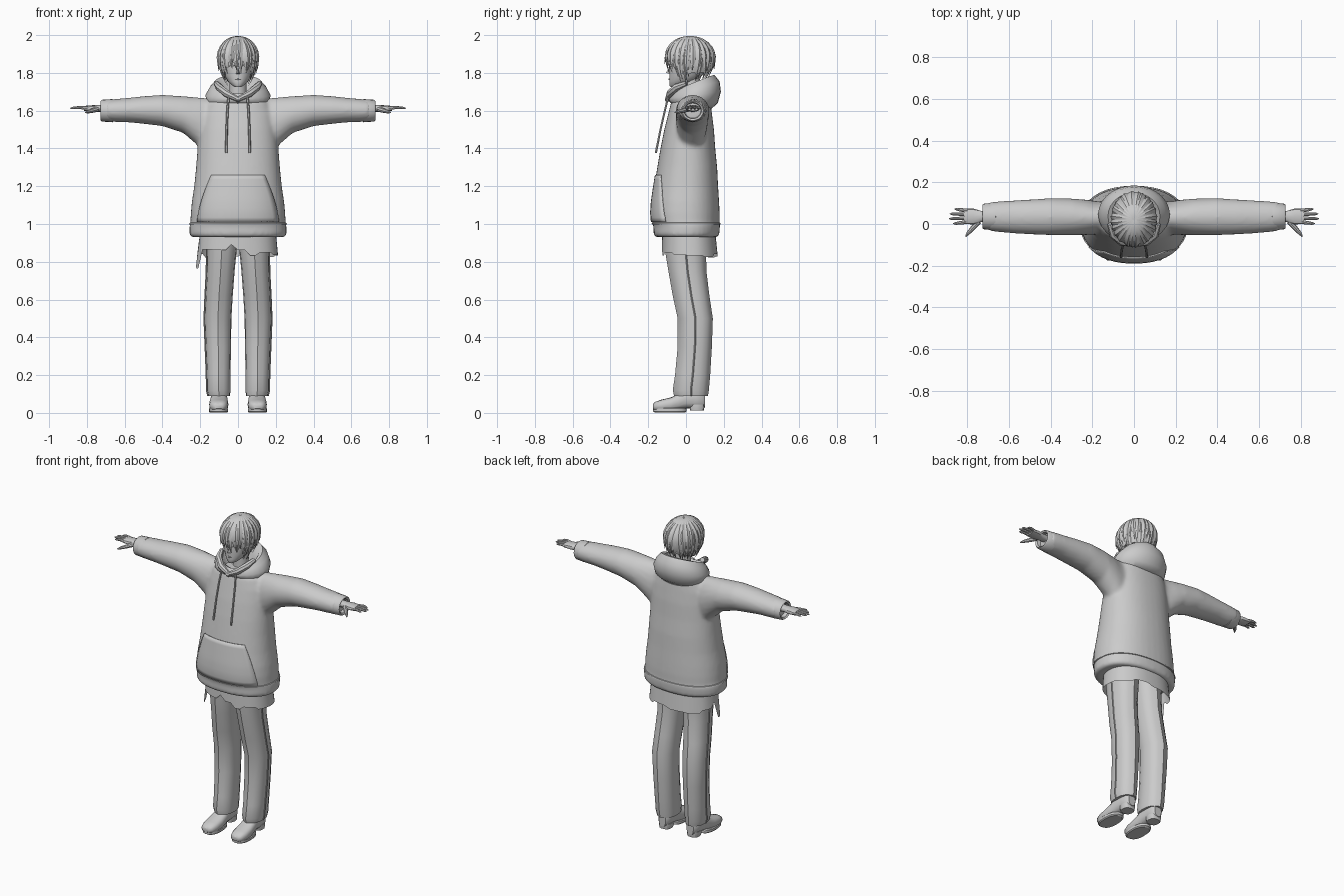
import bpy, bmesh, math, random
from mathutils import Vector as V

if "Cube" in bpy.data.objects:
    bpy.data.objects.remove(bpy.data.objects["Cube"])

random.seed(4)
grey = bpy.data.materials.new("plain_grey")
grey.diffuse_color = (0.6, 0.6, 0.6, 1)
grey.use_nodes = True
grey.node_tree.nodes["Principled BSDF"].inputs["Base Color"].default_value = grey.diffuse_color


def make(name, verts, faces, smooth=40):
    me = bpy.data.meshes.new(name)
    me.from_pydata([tuple(v) for v in verts], [], faces)
    bm = bmesh.new()
    bm.from_mesh(me)
    bmesh.ops.recalc_face_normals(bm, faces=bm.faces)
    bm.to_mesh(me)
    bm.free()
    ob = bpy.data.objects.new(name, me)
    bpy.context.collection.objects.link(ob)
    me.materials.append(grey)
    if smooth:
        bpy.ops.object.select_all(action='DESELECT')
        ob.select_set(True)
        bpy.context.view_layer.objects.active = ob
        bpy.ops.object.shade_smooth_by_angle(angle=math.radians(smooth))
    return ob


def loft(name, rings, smooth=40, caps=True):
    n = len(rings[0])
    faces = [(i * n + j, i * n + (j + 1) % n, (i + 1) * n + (j + 1) % n, (i + 1) * n + j)
             for i in range(len(rings) - 1) for j in range(n)]
    if caps:
        faces += [tuple(range(n)), tuple(range((len(rings) - 1) * n, len(rings) * n))]
    return make(name, [p for r in rings for p in r], faces, smooth)


def oval(c, u, v, n=16, e=2.0):
    """Superellipse ring around c spanned by half axes u and v."""
    def f(t):
        return math.copysign(abs(t) ** (2 / e), t)
    return [V(c) + V(u) * f(math.cos(a)) + V(v) * f(math.sin(a))
            for a in (2 * math.pi * k / n for k in range(n))]


def tube(name, pts, radii, n=8, flat=1.0):
    rings = []
    for i, p in enumerate(pts):
        d = (V(pts[min(i + 1, len(pts) - 1)]) - V(pts[max(i - 1, 0)])).normalized()
        u = d.cross(V((0, 0, 1)) if abs(d.z) < 0.9 else V((0, 1, 0))).normalized()
        rings.append(oval(p, u * radii[i], u.cross(d) * radii[i] * flat, n))
    return loft(name, rings)


# hoodie body profile: z, half width, front y, back y
BODY = [(0.93, .245, -.16, .165), (0.945, .257, -.172, .176), (0.99, .257, -.172, .18),
        (1.01, .252, -.18, .178), (1.06, .25, -.184, .178), (1.12, .244, -.18, .175),
        (1.2, .232, -.168, .17), (1.3, .222, -.152, .165), (1.4, .214, -.135, .155),
        (1.5, .205, -.115, .148), (1.58, .195, -.095, .138), (1.64, .17, -.08, .13),
        (1.675, .12, -.06, .115)]


def body_at(z):
    for a, b in zip(BODY, BODY[1:]):
        if a[0] <= z <= b[0]:
            t = (z - a[0]) / (b[0] - a[0])
            return [p + (q - p) * t for p, q in zip(a, b)]


def body_ring(z, n=40, grow=0):
    _, w, f, b = body_at(z)
    return oval((0, (f + b) / 2, z), (w + grow, 0, 0), (0, (b - f) / 2 + grow, 0), n, 2.25)


parts = [loft("hoodie_body", [body_ring(r[0]) for r in BODY])]

# sleeves: x, centre y, half depth, bottom z, top z
SLEEVE = [(.08, .03, .07, 1.42, 1.66), (.18, .03, .08, 1.38, 1.668), (.23, .032, .085, 1.43, 1.672),
          (.29, .034, .088, 1.482, 1.677), (.4, .035, .089, 1.518, 1.684), (.5, .034, .084, 1.53, 1.677),
          (.58, .034, .079, 1.538, 1.668), (.65, .035, .074, 1.54, 1.662), (.7, .036, .068, 1.545, 1.656)]
for s in (-1, 1):
    parts.append(loft("sleeve", [oval((s * x, y, (a + b) / 2), (0, d, 0), (0, 0, (b - a) / 2), 20)
                                 for x, y, d, a, b in SLEEVE]))
    # cuff with a turned-in opening
    loft("cuff", [oval((s * x, .036, 1.6), (0, r, 0), (0, 0, r * .93), 20) for x, r in
                  ((.66, .06), (.665, .066), (.72, .062), (.727, .056), (.72, .046), (.68, .04))])

# fuse body and sleeves into one garment
bpy.ops.object.select_all(action='DESELECT')
for p in parts:
    p.select_set(True)
bpy.context.view_layer.objects.active = parts[0]
bpy.ops.object.join()
hoodie = parts[0]
hoodie.name = "hoodie"
m = hoodie.modifiers.new("fuse", 'REMESH')
m.mode, m.voxel_size, m.use_smooth_shade = 'VOXEL', 0.011, True
m = hoodie.modifiers.new("soften", 'SMOOTH')
m.factor, m.iterations = 0.5, 5

# hem seam and front pocket plate following the body surface
loft("hem_seam", [body_ring(z, grow=g) for z, g in ((.995, -.004), (.998, .004), (1.006, .004), (1.009, -.004))],
     caps=False)
ROWS, COLS = 10, 14
pv = []
for i in range(ROWS + 1):
    z = 1.01 + .25 * i / ROWS
    half = .215 - .075 * (i / ROWS) ** 1.5
    _, w, f, b = body_at(z)
    for j in range(COLS + 1):
        x = half * (2 * j / COLS - 1)
        y = (f + b) / 2 - ((b - f) / 2) * (1 - abs(x / w) ** 2.25) ** (1 / 2.25)
        pv.append((x, y - .002, z))
pf = [(i * (COLS + 1) + j, i * (COLS + 1) + j + 1, (i + 1) * (COLS + 1) + j + 1, (i + 1) * (COLS + 1) + j)
      for i in range(ROWS) for j in range(COLS)]
pocket = make("front_pocket", pv, pf)
m = pocket.modifiers.new("thickness", 'SOLIDIFY')
m.thickness, m.offset = .008, 0

# lowered hood: tilted rolled collar rising to the back, dipping at the front
HOOD = [(.15, -.075, .135, 1.635, 1.61), (.168, -.09, .168, 1.65, 1.64), (.172, -.092, .185, 1.662, 1.70),
        (.15, -.085, .178, 1.68, 1.755), (.125, -.075, .15, 1.69, 1.79), (.108, -.065, .125, 1.685, 1.782),
        (.085, -.055, .1, 1.655, 1.72), (.06, -.04, .08, 1.64, 1.66)]
rings = []
for w, f, b, zf, zb in HOOD:
    r = oval((0, (f + b) / 2, 0), (w, 0, 0), (0, (b - f) / 2, 0), 28)
    for p in r:
        t = (p.y - f) / (b - f)
        p.z = zf + (zb - zf) * t ** .8 if t > 0 else zf
    rings.append(r)
loft("hood", rings, 50)
for s in (-1, 1):
    # overlapping front collar edge and drawstring
    tube("hood_edge", [(s * .115, .0, 1.745), (s * .1, -.05, 1.725), (s * .06, -.085, 1.69), (s * -.01, -.1, 1.655)],
         [.014, .02, .02, .012])
    tube("drawstring", [(s * .05, -.095, 1.67), (s * .056, -.112, 1.6), (s * .06, -.135, 1.5), (s * .062, -.158, 1.385),
                        (s * .062, -.159, 1.375)], [.006, .006, .006, .007, .005], 6)

# untucked shirt hem with a ragged lower edge
N = 48
top = oval((0, .015, .96), (.2, 0, 0), (0, .14, 0), N, 2.3)
low = oval((0, .02, .85), (.212, 0, 0), (0, .148, 0), N, 2.3)
drop = 0
for k, p in enumerate(low):
    if k % 4 == 0:
        drop = random.uniform(-.03, .025)
    p.z += drop + (.03 if p.y < -.1 and abs(p.x) < .06 else 0)
    if p.x < -.19 and p.y < .0:
        p.z = .76 + .5 * abs(p.y + .03)
        p.x -= .012
loft("shirt_hem", [top, low], 30, False)

# trousers: z, inner x, outer x, front y, back y
LEG = [(.09, .042, .158, -.055, .11), (.12, .04, .165, -.062, .115), (.2, .04, .166, -.05, .122),
       (.35, .037, .172, -.036, .131), (.5, .035, .178, -.036, .136), (.62, .028, .173, -.062, .118),
       (.75, .018, .166, -.085, .102), (.87, .006, .165, -.105, .1), (.95, -.002, .17, -.11, .105)]
for s in (-1, 1):
    rings = []
    for z, a, b, f, k in LEG:
        r = oval((s * (a + b) / 2, (f + k) / 2, z), (s * (b - a) / 2, 0, 0), (0, (k - f) / 2, 0), 16, 2.3)
        r[4].y += .006      # pressed creases, back and front
        r[12].y -= .008
        rings.append(r)
    loft("trouser_leg", rings, 30)
    # side stripe seam plate
    tube("outer_seam", [(s * (b + .001), (f + k) / 2, z) for z, a, b, f, k in LEG[:-1]], [.004] * 8, 4)

    # shoe: y, low z, high z, half width
    SHOE = [(-.176, .022, .045, .022), (-.165, .012, .058, .038), (-.13, .006, .07, .049),
            (-.08, .008, .082, .051), (-.04, .016, .1, .047), (.0, .024, .125, .043),
            (.05, .024, .13, .042), (.085, .024, .125, .037), (.1, .03, .11, .024)]
    loft("shoe", [oval((s * (.1 - .02 * y), y, (l + h) / 2), (w, 0, 0), (0, 0, (h - l) / 2), 16, 2.6)
                  for y, l, h, w in SHOE])
    loft("shoe_sole", [oval((s * .103, -.085, z), (g, 0, 0), (0, .088 * g / .05, 0), 18, 2.4)
                       for z, g in ((.002, .046), (.008, .051), (.022, .051), (.026, .047))], 30)
    loft("shoe_heel", [oval((s * .098, .058, z), (w, 0, 0), (0, w, 0), 14, 2.6)
                       for z, w in ((.012, .037), (.03, .04), (.045, .04))], 30)

    # hand: palm, four fingers, thumb
    loft("palm", [oval((s * x, y, 1.612), (0, w, 0), (0, 0, t), 12, 2.4) for x, y, w, t in
                  ((.68, .036, .024, .02), (.735, .036, .027, .018), (.77, .036, .038, .017), (.815, .037, .037, .013))])
    for k, tip in enumerate((.868, .888, .884, .862)):
        y = .01 + .018 * k
        o = (k - 1.5) * .005
        tube("finger", [(s * .8, y, 1.613), (s * .835, y + o * .6, 1.617), (s * (tip - .012), y + o, 1.614),
                        (s * tip, y + o, 1.612)], [.0095, .0085, .0065, .002], 8)
    tube("thumb", [(s * .745, .012, 1.608), (s * .772, -.018, 1.6), (s * .795, -.043, 1.594), (s * .808, -.06, 1.59)],
         [.014, .012, .009, .003], 8)

# head and neck: z, half width, front y, back y
HEAD = [(1.725, .016, -.082, -.045), (1.735, .032, -.088, -.005), (1.755, .054, -.088, .05),
        (1.785, .071, -.088, .085), (1.82, .08, -.088, .11), (1.87, .086, -.088, .128),
        (1.92, .082, -.08, .125), (1.96, .062, -.05, .1), (1.975, .03, -.015, .06)]
loft("head", [oval((0, (f + b) / 2, z), (w, 0, 0), (0, (b - f) / 2, 0), 24, 2.1) for z, w, f, b in HEAD], 50)
tube("neck", [(0, .035, 1.62), (0, .03, 1.7), (0, .025, 1.8)], [.055, .046, .046], 16)
make("nose", [(0, -.085, 1.83), (-.011, -.086, 1.795), (.011, -.086, 1.795), (0, -.107, 1.8)],
     [(0, 1, 3), (0, 3, 2), (1, 2, 3)])
tube("lips", [(-.017, -.084, 1.765), (0, -.089, 1.766), (.017, -.084, 1.765)], [.002, .005, .002], 6)
for s in (-1, 1):
    tube("eyelid", [(s * .018, -.087, 1.835), (s * .033, -.086, 1.841), (s * .052, -.075, 1.835)], [.002, .004, .002], 6)
    loft("ear", [oval((s * x, .02, 1.825), (0, w, 0), (0, 0, w * 1.6), 10) for x, w in ((.075, .015), (.09, .018), (.095, .01))])

# hair: scalp cap, then tapered locks falling from the crown
C, RX, RY, RZ = V((0, .022, 1.875)), .104, .127, .118


def hair_point(a, t, length, lift):
    """Point at t along a lock: over the dome, then straight down by length."""
    arc = t * (1.45 + length)
    phi = min(arc, math.pi / 2)
    over = max(0, arc - math.pi / 2)
    k = math.sin(phi) * (1 - .22 * over * over) + lift
    return C + V((RX * k * math.cos(a), RY * k * math.sin(a), (RZ + lift * .1) * math.cos(phi) - over * .1))


cap = []
for i in range(9):
    cap.append([])
    for k in range(28):
        a = 2 * math.pi * k / 28
        reach = 1.0 - .42 * max(0, -math.sin(a)) ** 2
        cap[-1].append(hair_point(a, (.03 + .97 * i / 8) * reach, .85, -.07))
loft("hair_cap", cap, 60)


def lock(a, length, lift, width):
    rings = []
    flick = random.uniform(-.12, .12)
    for i in range(10):
        t = .03 + .97 * i / 9
        aa = a + flick * t * t
        p = hair_point(aa, t, length, lift + (.06 * max(0, t - .8) / .2 if lift > 0 else 0))
        w = width * max(.04, math.sin(math.pi * min(1, t * .62 + .04)) ** .8 * min(1, (1 - t) * 3.2))
        out = V((math.cos(aa), math.sin(aa), .3)).normalized()
        side = V((-math.sin(aa), math.cos(aa), 0))
        rings.append([p + side * w, p + out * w * .45, p - side * w, p - out * w * .35])
    loft("hair_lock", rings, 30)


for layer, (count, lift, width) in enumerate(((26, -.03, .021), (24, .015, .019))):
    for k in range(count):
        a = 2 * math.pi * (k + .5 * layer) / count + random.uniform(-.04, .04)
        front = max(0, -math.sin(a))
        length = (1.2 if layer == 0 else .85) - .55 * front ** 2 + random.uniform(-.15, .15)
        lock(a, length, lift, width)
# long strand between the eyes and wisps beside the cheeks
for a, length in ((-1.5, 1.05), (-1.75, .8), (-.6, 1.5), (-2.54, 1.5), (-.3, 1.65), (-2.84, 1.65)):
    lock(a, length, .0, .013)
